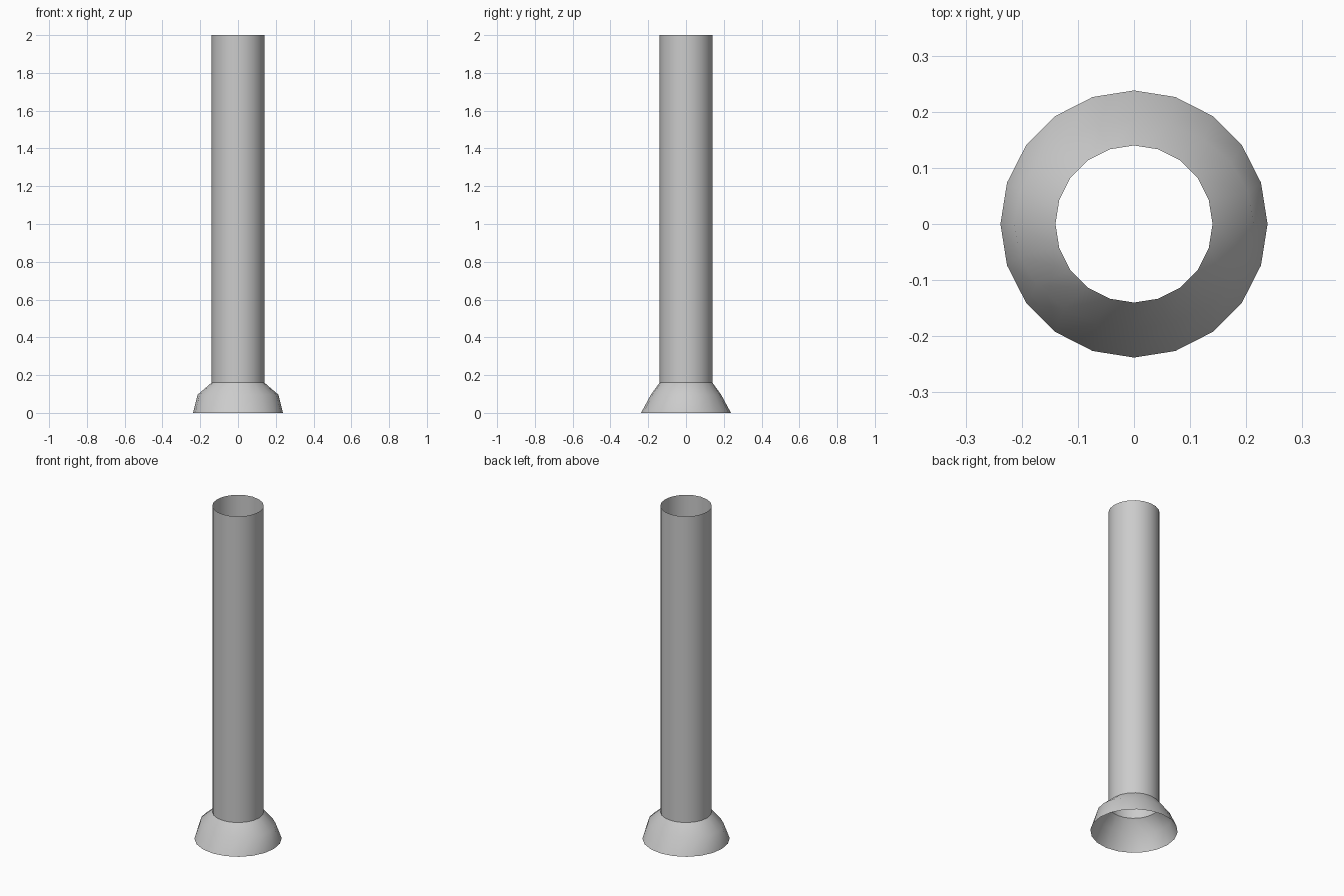
import bpy, bmesh
from math import cos, sin, tau

if "Cube" in bpy.data.objects:
    bpy.data.objects.remove(bpy.data.objects["Cube"])

SIDES = 20


def lofted(name, rings):
    """Open surface through elliptical rings given as (x radius, y radius, z)."""
    bm = bmesh.new()
    loops = [[bm.verts.new((rx * cos(tau * i / SIDES), ry * sin(tau * i / SIDES), z))
              for i in range(SIDES)] for rx, ry, z in rings]
    for low, high in zip(loops, loops[1:]):
        for i in range(SIDES):
            j = (i + 1) % SIDES
            bm.faces.new((low[i], low[j], high[j], high[i]))
    mesh = bpy.data.meshes.new(name)
    bm.to_mesh(mesh)
    bm.free()
    obj = bpy.data.objects.new(name, mesh)
    bpy.context.collection.objects.link(obj)
    bpy.ops.object.select_all(action='DESELECT')
    obj.select_set(True)
    bpy.context.view_layer.objects.active = obj
    bpy.ops.object.shade_smooth_by_angle(angle=0.65)
    return obj


# Straight open pipe
lofted("pipe", [(0.14, 0.14, 0.16), (0.14, 0.14, 2.0)])

# Flared foot, its middle ring wider from side to side
lofted("flared_foot", [(0.238, 0.238, 0.0), (0.214, 0.186, 0.096), (0.14, 0.14, 0.16)])
